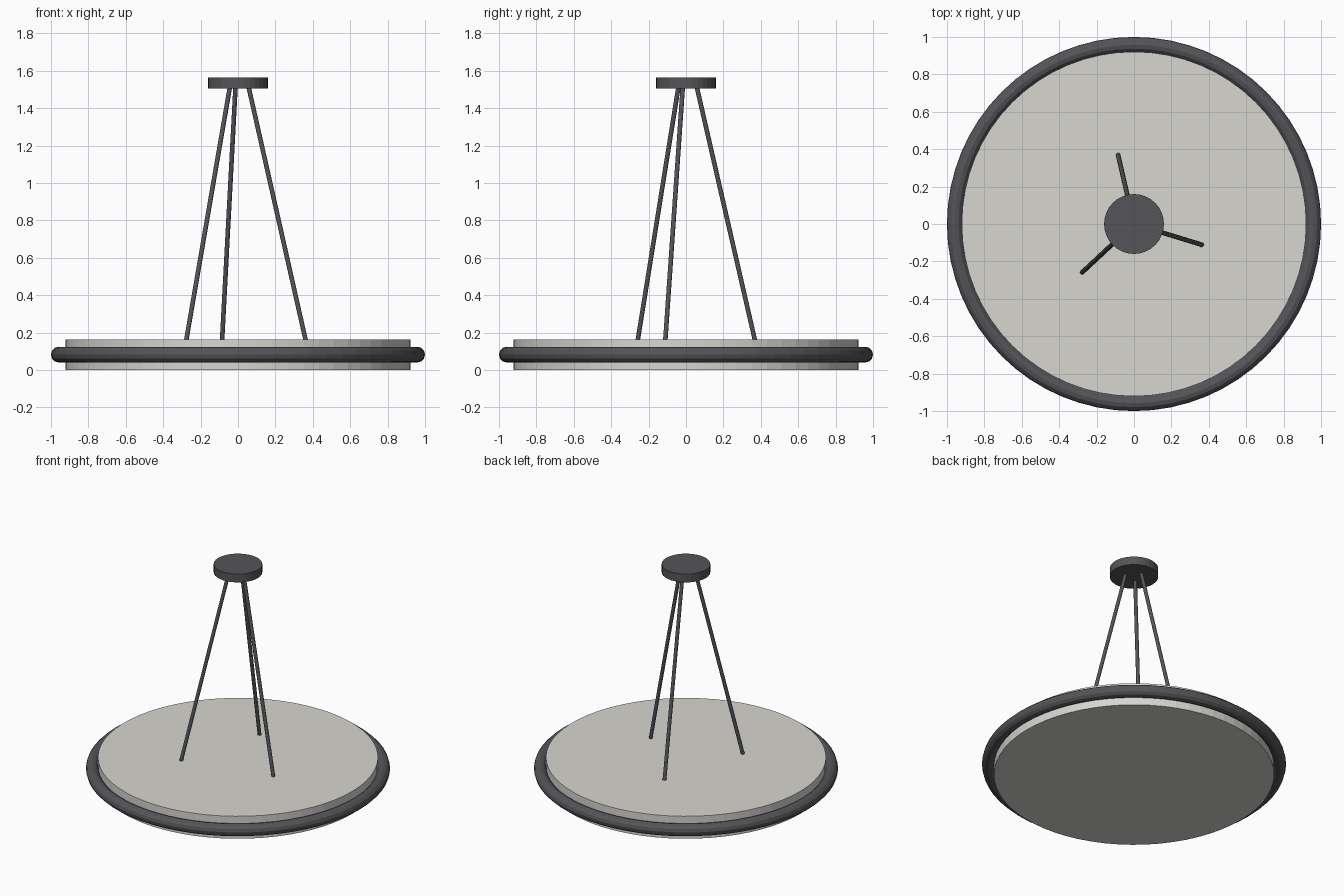
import bpy
import math
from mathutils import Vector

cube = bpy.data.objects.get("Cube")
if cube:
    bpy.data.objects.remove(cube, do_unlink=True)


def make_material(name, color):
    mat = bpy.data.materials.new(name)
    mat.use_nodes = True
    mat.diffuse_color = (*color, 1)
    mat.node_tree.nodes["Principled BSDF"].inputs["Base Color"].default_value = (*color, 1)
    return mat


diffuser_mat = make_material("warm white", (0.68, 0.67, 0.63))
metal_mat = make_material("dark grey metal", (0.09, 0.09, 0.10))


def finish(name, mat):
    obj = bpy.context.object
    obj.name = name
    obj.data.materials.append(mat)
    return obj


def cylinder(name, radius, start, end, sides, mat):
    start, end = Vector(start), Vector(end)
    axis = end - start
    bpy.ops.mesh.primitive_cylinder_add(
        vertices=sides, radius=radius, depth=axis.length,
        location=(start + end) / 2,
        rotation=axis.to_track_quat('Z', 'Y').to_euler())
    return finish(name, mat)


# Shallow drum diffuser
cylinder("diffuser", 0.921, (0, 0, 0), (0, 0, 0.163), 64, diffuser_mat)

# Rounded ring around the middle of the diffuser
bpy.ops.mesh.primitive_torus_add(
    major_radius=0.958, minor_radius=0.042,
    major_segments=64, minor_segments=12, location=(0, 0, 0.082))
finish("rim_ring", metal_mat)

# Ceiling canopy
cylinder("ceiling_canopy", 0.16, (0, 0, 1.505), (0, 0, 1.565), 32, metal_mat)

# Three rods spreading from the canopy to the diffuser
for i in range(3):
    angle = math.radians(-17 + 120 * i)
    out = Vector((math.cos(angle), math.sin(angle), 0))
    cylinder(f"suspension_rod_{i + 1}", 0.0125,
             out * 0.378 + Vector((0, 0, 0.16)),
             out * 0.06 + Vector((0, 0, 1.51)), 12, metal_mat)
